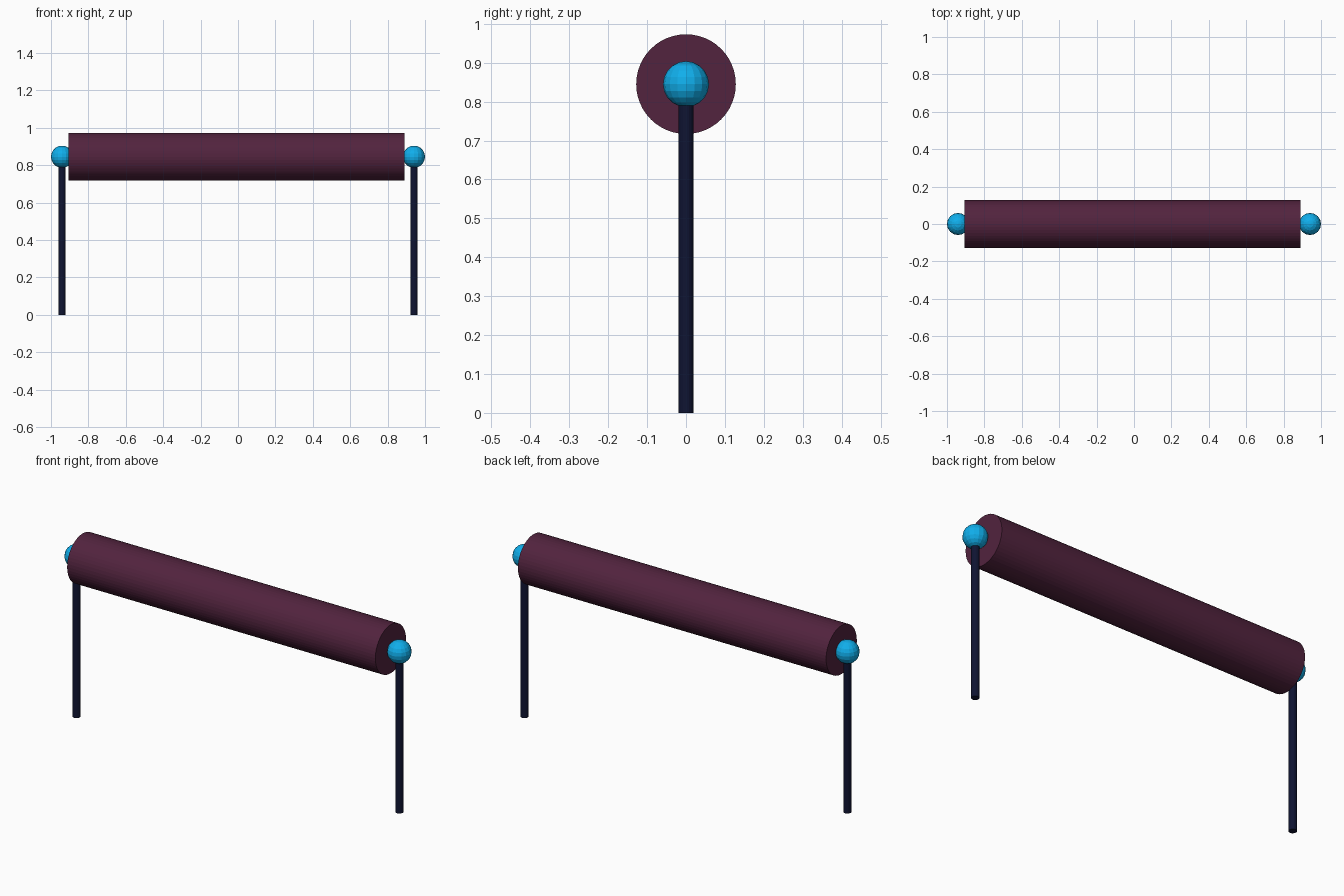
import bpy
from math import pi, radians

if "Cube" in bpy.data.objects:
    bpy.data.objects.remove(bpy.data.objects["Cube"])

AXIS_Z = 0.845   # height of the roller axis
POST_X = 0.941   # distance of each post from the centre


def lin(c):
    c /= 255
    return c / 12.92 if c <= 0.04045 else ((c + 0.055) / 1.055) ** 2.4


def material(name, r, g, b):
    m = bpy.data.materials.new(name)
    m.diffuse_color = (lin(r), lin(g), lin(b), 1)
    m.use_nodes = True
    m.node_tree.nodes["Principled BSDF"].inputs["Base Color"].default_value = m.diffuse_color
    return m


def finish(name, mat):
    ob = bpy.context.object
    ob.name = name
    ob.data.materials.append(mat)
    return ob


plum = material("plum", 82, 35, 62)
navy = material("navy", 15, 20, 50)
blue = material("sky_blue", 16, 174, 235)

# Horizontal roller, very slightly off centre
bpy.ops.mesh.primitive_cylinder_add(vertices=48, radius=0.128, depth=1.797,
                                    location=(-0.008, 0, AXIS_Z), rotation=(0, pi / 2, 0))
finish("roller", plum)
bpy.ops.object.shade_smooth_by_angle(angle=radians(5))

# Post and ball knob at each end
for side, sx in (("left", -1), ("right", 1)):
    bpy.ops.mesh.primitive_cylinder_add(vertices=16, radius=0.0195, depth=AXIS_Z,
                                        location=(sx * POST_X, 0, AXIS_Z / 2))
    finish(side + "_post", navy)
    bpy.ops.mesh.primitive_uv_sphere_add(segments=16, ring_count=10, radius=0.059,
                                         location=(sx * POST_X, 0, AXIS_Z))
    finish(side + "_ball", blue)
